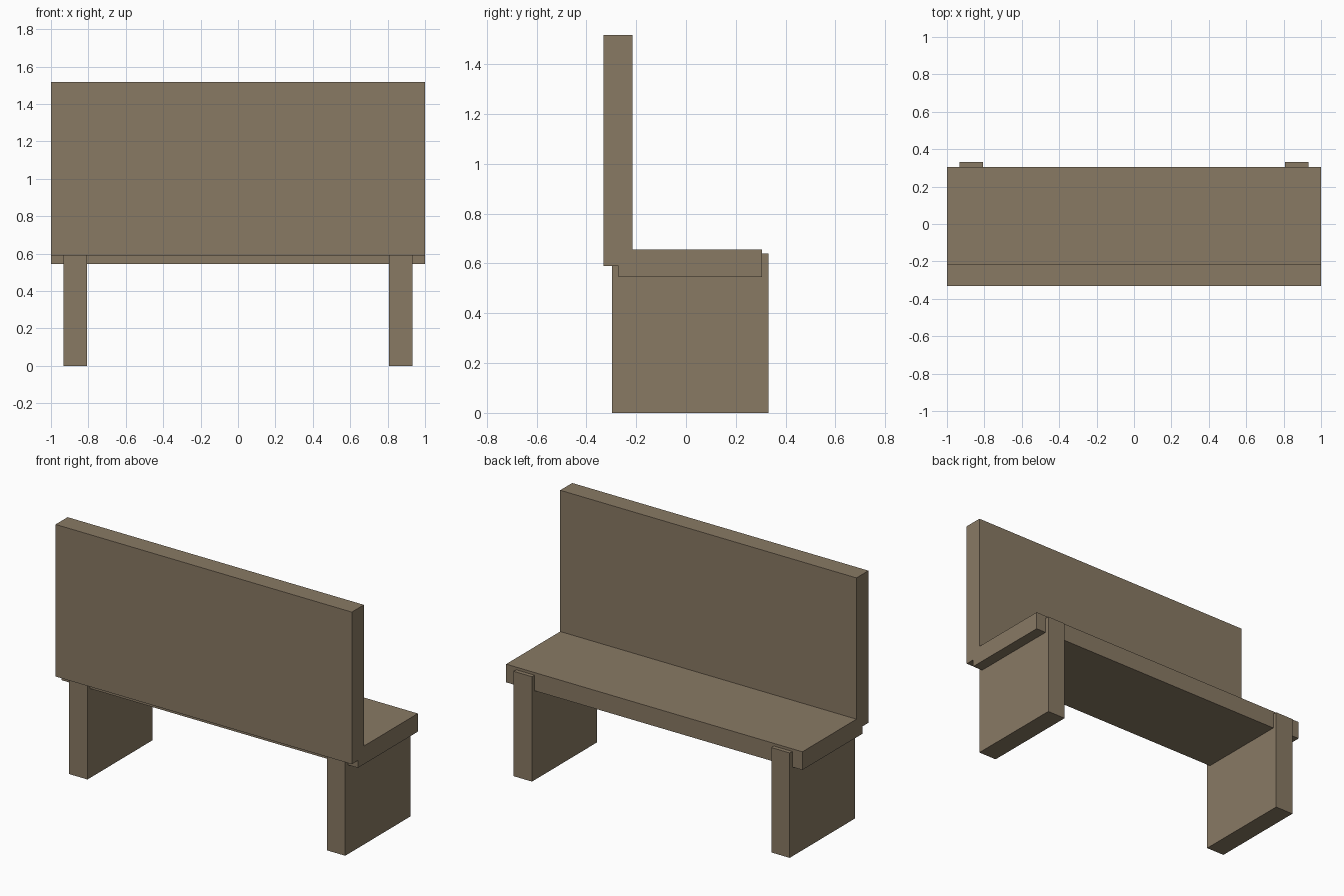
import bpy

if "Cube" in bpy.data.objects:
    bpy.data.objects.remove(bpy.data.objects["Cube"])

wood = bpy.data.materials.new("brown_wood")
wood.diffuse_color = (0.25, 0.193, 0.127, 1)
wood.use_nodes = True
wood.node_tree.nodes["Principled BSDF"].inputs["Base Color"].default_value = wood.diffuse_color


def box(name, x, y, z):
    """Box spanning the given (low, high) ranges."""
    spans = (x, y, z)
    bpy.ops.mesh.primitive_cube_add(size=1, location=[(a + b) / 2 for a, b in spans])
    ob = bpy.context.object
    ob.name = name
    ob.scale = [b - a for a, b in spans]
    bpy.ops.object.transform_apply(location=False, rotation=False, scale=True)
    ob.data.materials.append(wood)
    return ob


# Seat board and upright back panel
box("seat", (-1, 1), (-0.272, 0.306), (0.545, 0.656))
box("backrest", (-1, 1), (-0.331, -0.215), (0.59, 1.518))

# Slab legs, notched into the seat and slightly proud of its edges
for side, x in (("left", (-0.932, -0.808)), ("right", (0.808, 0.932))):
    box(side + "_leg", x, (-0.297, 0.331), (0, 0.64))
